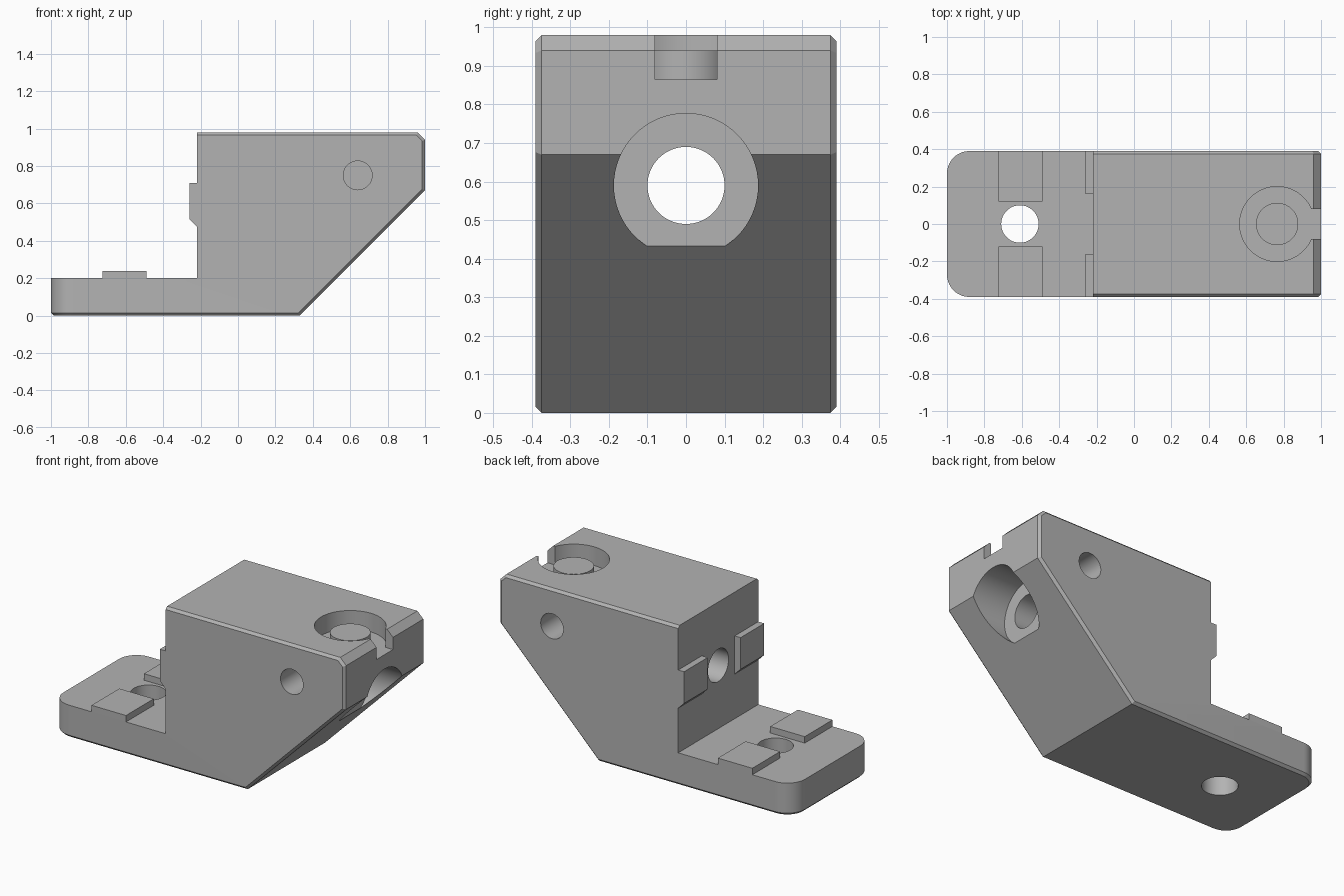
import bpy, bmesh, math
from mathutils import Matrix, Vector

old = bpy.data.objects.get("Cube")
if old:
    bpy.data.objects.remove(old)

HALF = 0.39          # half width of the bracket
WALL = -0.22         # x of the upright wall
TOP = 0.98
CHAMFER = 0.015

grey = bpy.data.materials.new("plain grey")
grey.use_nodes = True
grey.diffuse_color = (0.45, 0.45, 0.45, 1)
grey.node_tree.nodes["Principled BSDF"].inputs["Base Color"].default_value = (0.45, 0.45, 0.45, 1)


def finish(name, bm):
    bmesh.ops.recalc_face_normals(bm, faces=bm.faces)
    mesh = bpy.data.meshes.new(name)
    bm.to_mesh(mesh)
    bm.free()
    mesh.materials.append(grey)
    obj = bpy.data.objects.new(name, mesh)
    bpy.context.collection.objects.link(obj)
    return obj


def prism(profile, y0, y1):
    """Extrude an x-z outline along y."""
    bm = bmesh.new()
    face = bm.faces.new([bm.verts.new((x, y0, z)) for x, z in profile])
    new = bmesh.ops.extrude_face_region(bm, geom=[face])["geom"]
    verts = [v for v in new if isinstance(v, bmesh.types.BMVert)]
    bmesh.ops.translate(bm, verts=verts, vec=(0, y1 - y0, 0))
    bmesh.ops.recalc_face_normals(bm, faces=bm.faces)
    return bm


def box(name, x0, x1, y0, y1, z0, z1):
    return finish(name, prism([(x0, z0), (x1, z0), (x1, z1), (x0, z1)], y0, y1))


def cylinder(name, radius, start, end):
    start, end = Vector(start), Vector(end)
    axis = end - start
    turn = axis.to_track_quat("Z", "Y").to_matrix().to_4x4()
    bm = bmesh.new()
    bmesh.ops.create_cone(bm, cap_ends=True, segments=64, radius1=radius, radius2=radius,
                          depth=axis.length,
                          matrix=Matrix.Translation((start + end) / 2) @ turn)
    return finish(name, bm)


def smooth(obj):
    bpy.ops.object.select_all(action="DESELECT")
    obj.select_set(True)
    bpy.context.view_layer.objects.active = obj
    bpy.ops.object.shade_smooth_by_angle(angle=math.radians(25))


# Bracket body: side outline, rounded foot corners, then small chamfers
bm = prism([(-1, 0), (0.33, 0), (1, 0.67), (1, 0.94), (0.96, TOP),
            (WALL, TOP), (WALL, 0.2), (-1, 0.2)], -HALF, HALF)
corners = [e for e in bm.edges if all(v.co.x < -0.99 for v in e.verts)
           and abs(e.verts[0].co.z - e.verts[1].co.z) > 0.1]
bmesh.ops.bevel(bm, geom=corners, offset=0.12, segments=10, profile=0.5, affect="EDGES")
bm.normal_update()


def is_chamfered(edge):
    a, b = [f.normal for f in edge.link_faces]
    mid = (edge.verts[0].co + edge.verts[1].co) / 2
    if min(a.z, b.z) < -0.99 and max(a.z, b.z) > -0.1:
        return True                                  # rim of the underside
    on_side = abs(mid.y) > HALF - 0.001
    return on_side and (mid.x > 0.34 or mid.z > TOP - 0.001)


rim = [e for e in bm.edges if is_chamfered(e)]
bmesh.ops.bevel(bm, geom=rim, offset=CHAMFER, segments=1, affect="EDGES")
body = finish("bracket_body", bm)

# Holes, counterbore, ring pocket and its open slot
cutters = [
    cylinder("foot_hole_cutter", 0.1, (-0.61, 0, -0.1), (-0.61, 0, 0.4)),
    cylinder("bore_cutter", 0.1, (-0.4, 0, 0.59), (1.1, 0, 0.59)),
    cylinder("counterbore_cutter", 0.187, (0.763, 0, 0.59), (1.2, 0, 0.59)),
    cylinder("pocket_cutter", 0.2, (0.765, 0, 0.865), (0.765, 0, 1.1)),
    box("slot_cutter", 0.9, 1.1, -0.08, 0.08, 0.865, 1.1),
]
for side in (-1, 1):
    cutters.append(cylinder("side_hole_cutter", 0.077,
                            (0.64, side * 0.14, 0.75), (0.64, side * 0.5, 0.75)))
bpy.context.view_layer.objects.active = body
for cutter in cutters:
    cutter.hide_render = True
    mod = body.modifiers.new(cutter.name, "BOOLEAN")
    mod.operation = "DIFFERENCE"
    mod.solver = "EXACT"
    mod.object = cutter
    bpy.ops.object.modifier_apply(modifier=mod.name)
    bpy.data.objects.remove(cutter)
smooth(body)

# Round boss inside the pocket
smooth(cylinder("pocket_boss", 0.113, (0.765, 0, 0.85), (0.765, 0, 0.94)))

# Raised locating pads on the foot and on the wall
for side, label in ((1, "back"), (-1, "front")):
    y0, y1 = sorted((side * 0.12, side * HALF))
    box("foot_pad_" + label, -0.725, -0.49, y0, y1, 0.2, 0.24)
    y0, y1 = sorted((side * 0.16, side * HALF))
    finish("wall_pad_" + label,
           prism([(-0.26, 0.515), (WALL, 0.475), (WALL, 0.71), (-0.26, 0.71)], y0, y1))
